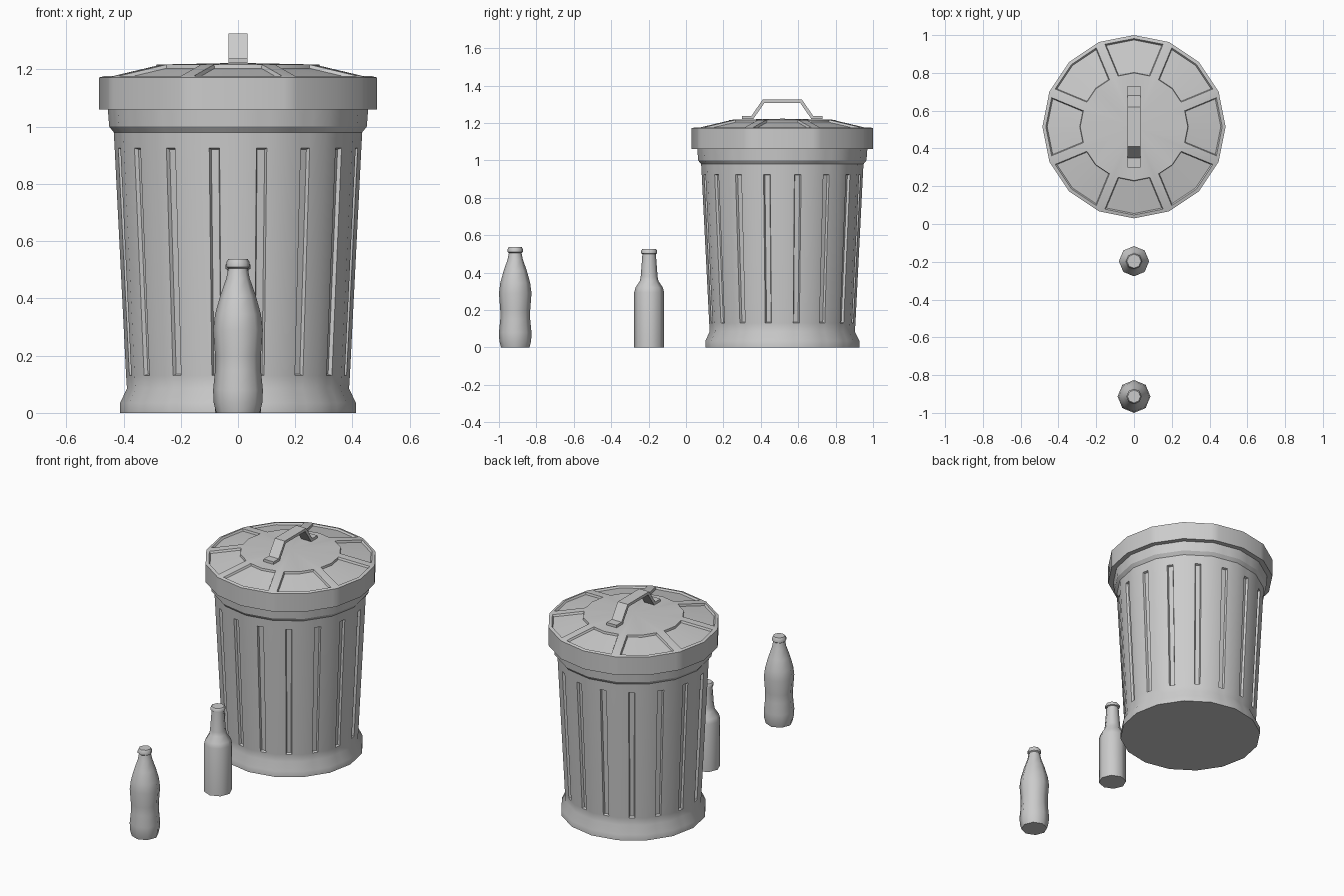
import bpy, bmesh
from math import sin, cos, pi, radians
from mathutils import Vector

cube = bpy.data.objects.get("Cube")
if cube:
    bpy.data.objects.remove(cube, do_unlink=True)

grey = bpy.data.materials.new("light grey")
grey.use_nodes = True
grey.diffuse_color = (0.6, 0.6, 0.6, 1)
grey.node_tree.nodes["Principled BSDF"].inputs["Base Color"].default_value = (0.6, 0.6, 0.6, 1)


def finish(name, bm, y, angle):
    """Turn a bmesh into a named object, smooth below the given angle."""
    mesh = bpy.data.meshes.new(name)
    bm.to_mesh(mesh)
    bm.free()
    mesh.materials.append(grey)
    mesh.shade_smooth()
    mesh.set_sharp_from_angle(angle=radians(angle))
    obj = bpy.data.objects.new(name, mesh)
    obj.location.y = y
    bpy.context.scene.collection.objects.link(obj)
    return obj


def lathe(bm, profile, sides, splits=lambda side, r: []):
    """Polygonal lathe; splits adds extra columns along each flat side.
    Returns rows of faces and the top cap."""
    rings = []
    for r, z in profile:
        corner = [Vector((r * cos(2 * pi * i / sides), r * sin(2 * pi * i / sides), z))
                  for i in range(sides)]
        ring = []
        for i in range(sides):
            for t in [0] + splits(i, r):
                ring.append(bm.verts.new(corner[i].lerp(corner[(i + 1) % sides], t)))
        rings.append(ring)
    n = len(rings[0])
    rows = [[bm.faces.new((a[i], a[(i + 1) % n], b[(i + 1) % n], b[i])) for i in range(n)]
            for a, b in zip(rings, rings[1:])]
    bm.faces.new(rings[0][::-1])
    return rows, bm.faces.new(rings[-1])


def recess(bm, faces, depth):
    bm.normal_update()
    bmesh.ops.inset_region(bm, faces=faces, thickness=0.005, depth=-depth,
                           use_even_offset=True, use_boundary=True)


CAN_Y = 0.515

# Can body with one sunken flute per side
bm = bmesh.new()
rows, _ = lathe(bm, [(0.412, 0), (0.412, 0.035), (0.388, 0.085), (0.391, 0.13),
                     (0.431, 0.925), (0.434, 0.98), (0.45, 1.0), (0.457, 1.09)],
                16, lambda side, r: [0.39, 0.61])
recess(bm, rows[3][1::3], 0.013)
finish("can_body", bm, CAN_Y, 30)


# Lid with eight sunken panels between narrow ribs
def rib_split(side, r):
    t = 0.025 / (2 * r * sin(pi / 16))
    return [t] if side % 2 else [1 - t]


bm = bmesh.new()
rows, cap = lathe(bm, [(0.485, 1.06), (0.485, 1.172), (0.467, 1.177), (0.285, 1.217)],
                  16, rib_split)
recess(bm, [f for i, f in enumerate(rows[2]) if i % 4 in (0, 3)], 0.012)
bmesh.ops.poke(bm, faces=[cap], offset=0.006)
finish("can_lid", bm, CAN_Y, 30)

# Lid handle: a bent flat strap
half = [(0.215, 1.222), (0.155, 1.222), (0.095, 1.308)]
outer = [(0.215, 1.238), (0.165, 1.238), (0.105, 1.325)]
outline = half + [(-y, z) for y, z in half[::-1]]
upper = outer + [(-y, z) for y, z in outer[::-1]]
bm = bmesh.new()
sections = []
for (y0, z0), (y1, z1) in zip(outline, upper):
    sections.append([bm.verts.new(p) for p in
                     ((-0.034, y0, z0), (0.034, y0, z0), (0.034, y1, z1), (-0.034, y1, z1))])
for a, b in zip(sections, sections[1:]):
    for i in range(4):
        j = (i + 1) % 4
        bm.faces.new((a[i], a[j], b[j], b[i]))
bm.faces.new(sections[0])
bm.faces.new(sections[-1])
bmesh.ops.recalc_face_normals(bm, faces=bm.faces)
finish("lid_handle", bm, CAN_Y, 30)

# Bottles
bottles = {
    "straight_bottle": (-0.197, [(0.08, 0), (0.08, 0.295), (0.073, 0.32), (0.05, 0.355),
                                 (0.045, 0.38), (0.036, 0.5), (0.043, 0.503),
                                 (0.043, 0.518), (0.037, 0.525)]),
    "curved_bottle": (-0.913, [(0.076, 0), (0.085, 0.035), (0.087, 0.08), (0.08, 0.15),
                               (0.08, 0.2), (0.087, 0.29), (0.08, 0.345), (0.062, 0.41),
                               (0.041, 0.47), (0.034, 0.505), (0.041, 0.51),
                               (0.041, 0.525), (0.034, 0.538)]),
}
for name, (y, profile) in bottles.items():
    bm = bmesh.new()
    lathe(bm, profile, 8)
    finish(name, bm, y, 50)
